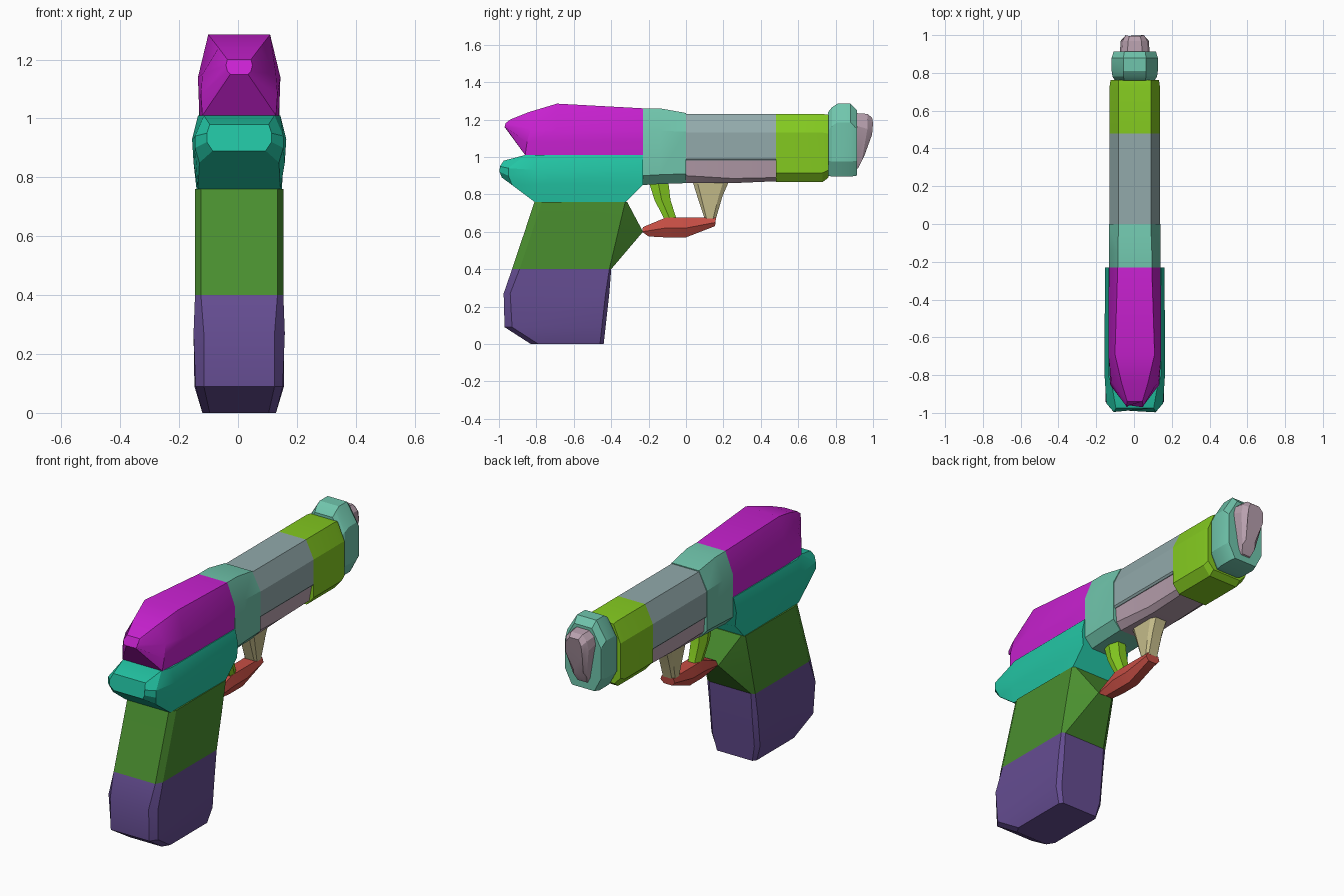
import bpy, bmesh, math

cube = bpy.data.objects.get("Cube")
if cube:
    bpy.data.objects.remove(cube, do_unlink=True)

X_SHIFT = 0.004


def material(name, rgb):
    lin = [(c / 255 / 12.92) if c < 11 else ((c / 255 + 0.055) / 1.055) ** 2.4 for c in rgb]
    m = bpy.data.materials.new(name)
    m.use_nodes = True
    m.diffuse_color = (*lin, 1)
    m.node_tree.nodes["Principled BSDF"].inputs["Base Color"].default_value = (*lin, 1)
    return m


MAGENTA = material("magenta", (200, 33, 208))
TEAL = material("teal", (35, 198, 165))
GREEN = material("leaf green", (74, 143, 47))
PURPLE = material("purple", (101, 77, 146))
SEAFOAM = material("seafoam", (112, 197, 172))
LIME = material("lime", (132, 202, 32))
GREY = material("blue grey", (146, 170, 171))
MAUVE = material("mauve", (184, 160, 174))
TAN = material("tan", (198, 189, 139))
RED = material("brick red", (198, 78, 68))


def loft(name, mat, rings):
    """Skin mirrored rings; each ring lists (y, z, half width) along one side."""
    bm = bmesh.new()
    loops = []
    for ring in rings:
        pts = [(w, y, z) for y, z, w in ring] + [(-w, y, z) for y, z, w in reversed(ring)]
        loops.append([bm.verts.new((x + X_SHIFT, y, z)) for x, y, z in pts])
    n = len(loops[0])
    for a, b in zip(loops, loops[1:]):
        for i in range(n):
            j = (i + 1) % n
            bm.faces.new((a[i], a[j], b[j], b[i]))
    bm.faces.new(loops[0])
    bm.faces.new(loops[-1])
    bmesh.ops.recalc_face_normals(bm, faces=bm.faces)
    mesh = bpy.data.meshes.new(name)
    bm.to_mesh(mesh)
    bm.free()
    mesh.materials.append(mat)
    ob = bpy.data.objects.new(name, mesh)
    bpy.context.collection.objects.link(ob)
    bpy.ops.object.select_all(action="DESELECT")
    ob.select_set(True)
    bpy.context.view_layer.objects.active = ob
    bpy.ops.object.shade_smooth_by_angle(angle=math.radians(22))
    return ob


def tube_ring(y, z0, z1, w, low=0.05, high=0.1, wb=0.09, wt=0.085):
    """Eight-sided upright section with chamfered bottom and top."""
    return [(y, z0, wb), (y, z0 + low, w), (y, z1 - high, w), (y, z1, wt)]


# Rear upper housing, tapering to a blunt tip
loft("rear_housing", MAGENTA, [
    [(-0.96, 1.15, 0.03), (-0.97, 1.16, 0.04), (-0.965, 1.18, 0.045), (-0.94, 1.20, 0.04)],
    [(-0.86, 1.01, 0.125), (-0.85, 1.08, 0.13), (-0.83, 1.15, 0.125), (-0.84, 1.24, 0.07)],
    [(-0.70, 1.01, 0.135), (-0.70, 1.08, 0.138), (-0.69, 1.14, 0.14), (-0.69, 1.285, 0.105)],
    [(-0.23, 1.01, 0.135), (-0.23, 1.08, 0.137), (-0.23, 1.14, 0.137), (-0.23, 1.26, 0.09)],
])

# Frame between the housing and the grip
loft("frame", TEAL, [
    [(-0.985, 0.89, 0.09), (-0.997, 0.92, 0.11), (-0.995, 0.95, 0.11), (-0.975, 0.98, 0.10)],
    [(-0.93, 0.85, 0.135), (-0.95, 0.90, 0.15), (-0.95, 0.94, 0.15), (-0.86, 1.01, 0.12)],
    [(-0.81, 0.76, 0.14), (-0.80, 0.85, 0.155), (-0.80, 0.93, 0.16), (-0.80, 1.01, 0.14)],
    [(-0.32, 0.76, 0.145), (-0.23, 0.85, 0.15), (-0.23, 0.93, 0.158), (-0.23, 1.01, 0.14)],
])

# Grip, with a forward wedge that meets the trigger guard
loft("grip", GREEN, [
    [(-0.93, 0.40, 0.13), (-0.89, 0.40, 0.15), (-0.41, 0.40, 0.15), (-0.40, 0.40, 0.13)],
    [(-0.863, 0.60, 0.13), (-0.823, 0.60, 0.15), (-0.363, 0.60, 0.15), (-0.23, 0.60, 0.045)],
    [(-0.81, 0.76, 0.13), (-0.77, 0.76, 0.15), (-0.325, 0.76, 0.148), (-0.315, 0.76, 0.13)],
])

# Grip base
loft("grip_base", PURPLE, [
    [(-0.83, 0.0, 0.10), (-0.79, 0.0, 0.125), (-0.46, 0.0, 0.125), (-0.44, 0.0, 0.11)],
    [(-0.97, 0.09, 0.12), (-0.93, 0.09, 0.148), (-0.45, 0.09, 0.152), (-0.43, 0.09, 0.13)],
    [(-0.975, 0.27, 0.12), (-0.94, 0.27, 0.155), (-0.43, 0.27, 0.152), (-0.41, 0.27, 0.13)],
    [(-0.93, 0.40, 0.13), (-0.89, 0.40, 0.15), (-0.41, 0.40, 0.15), (-0.40, 0.40, 0.13)],
])

# Receiver collar
loft("receiver", SEAFOAM, [
    tube_ring(-0.23, 0.85, 1.26, 0.137, high=0.12, wt=0.09),
    tube_ring(-0.14, 0.855, 1.26, 0.137, high=0.12, wt=0.09),
    tube_ring(0.0, 0.86, 1.235, 0.136),
])

# Barrel, under-barrel and front band
loft("barrel", GREY, [tube_ring(y, 0.98, 1.23, 0.133, low=0.01, wb=0.125) for y in (0.0, 0.48)])
loft("under_barrel", MAUVE, [
    [(0.0, 0.86, 0.085), (0.0, 0.90, 0.115), (0.0, 0.985, 0.122)],
    [(0.25, 0.86, 0.075), (0.25, 0.885, 0.105), (0.25, 0.985, 0.122)],
    [(0.48, 0.87, 0.075), (0.48, 0.89, 0.105), (0.48, 0.985, 0.122)],
])
loft("front_band", LIME, [
    tube_ring(0.48, 0.865, 1.23, 0.133),
    tube_ring(0.73, 0.865, 1.23, 0.133),
    tube_ring(0.762, 0.89, 1.225, 0.128, low=0.04),
])

# Muzzle block with eased edges, and the nose
loft("muzzle_block", SEAFOAM, [
    tube_ring(0.76, 0.90, 1.24, 0.105, low=0.08, wb=0.065, wt=0.055),
    tube_ring(0.78, 0.895, 1.265, 0.118, low=0.08, wb=0.075, wt=0.06),
    tube_ring(0.81, 0.895, 1.285, 0.122, low=0.08, wb=0.08, wt=0.06),
    tube_ring(0.88, 0.895, 1.285, 0.122, low=0.08, wb=0.08, wt=0.06),
    tube_ring(0.913, 0.90, 1.25, 0.112, low=0.08, wb=0.07, wt=0.055),
])
loft("nose", MAUVE, [
    [(0.90, 0.93, 0.03), (0.90, 0.96, 0.045), (0.90, 1.17, 0.08), (0.90, 1.21, 0.07), (0.90, 1.235, 0.04)],
    [(0.92, 0.94, 0.028), (0.94, 0.98, 0.042), (0.97, 1.15, 0.074), (0.97, 1.20, 0.064), (0.97, 1.23, 0.035)],
    [(0.93, 0.96, 0.018), (0.955, 1.01, 0.03), (0.995, 1.12, 0.052), (1.0, 1.18, 0.048), (0.995, 1.21, 0.028)],
])

# Trigger, guard post and guard
loft("trigger", LIME, [
    [(-0.20, 0.87, 0.035), (-0.15, 0.87, 0.045), (-0.095, 0.87, 0.025)],
    [(-0.168, 0.77, 0.035), (-0.13, 0.77, 0.045), (-0.083, 0.77, 0.025)],
    [(-0.115, 0.665, 0.03), (-0.085, 0.665, 0.035), (-0.05, 0.665, 0.02)],
])
loft("guard_post", TAN, [
    [(0.035, 0.87, 0.035), (0.06, 0.87, 0.05), (0.20, 0.87, 0.05), (0.23, 0.87, 0.035)],
    [(0.06, 0.79, 0.03), (0.08, 0.79, 0.045), (0.175, 0.79, 0.045), (0.195, 0.79, 0.03)],
    [(0.10, 0.67, 0.028), (0.11, 0.67, 0.038), (0.145, 0.67, 0.038), (0.16, 0.67, 0.028)],
])
loft("trigger_guard", RED, [
    [(-0.20, 0.575, 0.022), (-0.235, 0.60, 0.04), (-0.23, 0.625, 0.03)],
    [(-0.11, 0.57, 0.026), (-0.11, 0.62, 0.05), (-0.11, 0.675, 0.035)],
    [(0.0, 0.57, 0.026), (0.0, 0.62, 0.05), (0.0, 0.675, 0.035)],
    [(0.155, 0.63, 0.026), (0.158, 0.65, 0.045), (0.16, 0.675, 0.035)],
])
